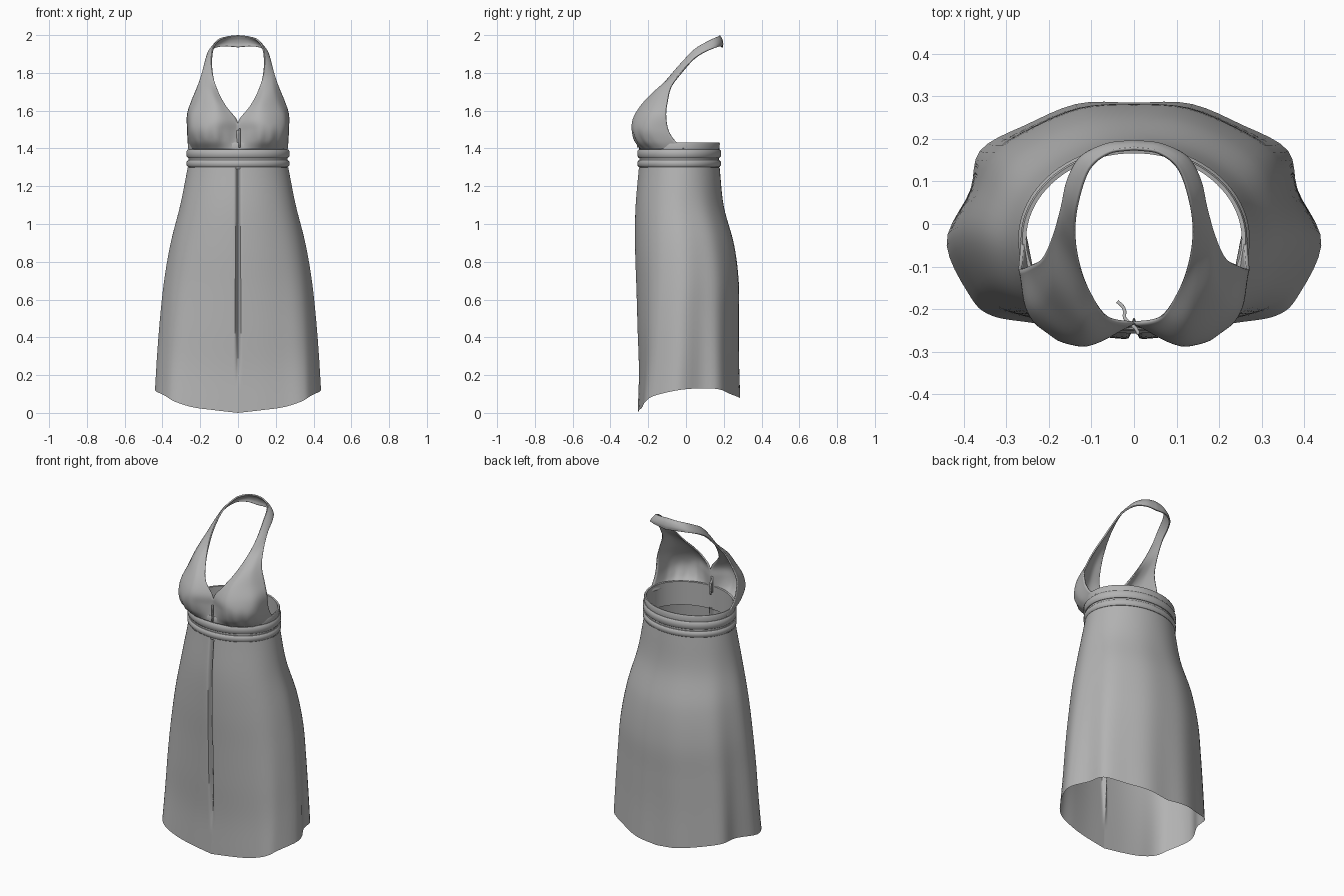
import bpy, bmesh, math
from mathutils import Vector

if "Cube" in bpy.data.objects:
    bpy.data.objects.remove(bpy.data.objects["Cube"])

fabric = bpy.data.materials.new("grey_fabric")
fabric.use_nodes = True
GREY = (0.45, 0.45, 0.45, 1)
fabric.diffuse_color = GREY
fabric.node_tree.nodes["Principled BSDF"].inputs["Base Color"].default_value = GREY


def spline(points, t):
    """Smooth curve through evenly spaced points, t from 0 to 1."""
    last = len(points) - 1
    i = min(int(t * last), last - 1)
    f = t * last - i
    b, c = Vector(points[i]), Vector(points[i + 1])
    a = Vector(points[i - 1]) if i else 2 * b - c
    d = Vector(points[i + 2]) if i + 2 <= last else 2 * c - b
    return b + 0.5 * f * (c - a + f * (2 * a - 5 * b + 4 * c - d + f * (3 * (b - c) + d - a)))


def sheet(name, surface, rows, cols, thickness=0, mirrored=True):
    """Skin a grid of points, then mirror and thicken it."""
    bm = bmesh.new()
    grid = [[bm.verts.new(surface(r / rows, c / cols)) for c in range(cols + 1)]
            for r in range(rows + 1)]
    for low, high in zip(grid, grid[1:]):
        for c in range(cols):
            bm.faces.new((low[c], low[c + 1], high[c + 1], high[c]))
    bm.normal_update()
    outward = sum(f.normal.dot(f.calc_center_median() * Vector((1, 1, 0))) for f in bm.faces)
    if outward < 0:
        bmesh.ops.reverse_faces(bm, faces=bm.faces)
    mesh = bpy.data.meshes.new(name)
    bm.to_mesh(mesh)
    bm.free()
    mesh.materials.append(fabric)
    obj = bpy.data.objects.new(name, mesh)
    bpy.context.collection.objects.link(obj)
    if mirrored:
        mirror = obj.modifiers.new("Mirror", "MIRROR")
        mirror.use_clip = True
        mirror.merge_threshold = 0.0015
    if thickness:
        solid = obj.modifiers.new("Thickness", "SOLIDIFY")
        solid.thickness = thickness
        solid.offset = -1
    bpy.ops.object.select_all(action="DESELECT")
    obj.select_set(True)
    bpy.context.view_layer.objects.active = obj
    bpy.ops.object.shade_smooth_by_angle(angle=math.radians(45))
    return obj


# Skirt: oval waist flaring into a wavy hem, with a front pleat
WAIST_Z = 1.3
HEM = [(0, -.25, 0), (.13, -.242, .015), (.24, -.227, .03), (.335, -.21, .06),
       (.385, -.165, .09), (.44, -.04, .12), (.385, .08, .13), (.36, .175, .125),
       (.25, .235, .1), (.13, .283, .08), (0, .285, .065)]
# half width, front and back at even steps down the skirt
FLARE = [(.266, -.25, .178), (.305, -.268, .2), (.355, -.27, .255), (.39, -.263, .28),
         (.412, -.257, .28), (.428, -.25, .28), (.44, -.255, .285)]


def skirt_surface(v, u):
    u = u ** 1.5
    hem = spline(HEM, u)
    width, front, back = spline(FLARE, v)
    blend = v ** 1.2
    angle = math.pi * u
    x = (1 - blend) * math.sin(angle) + blend * hem.x / .44
    y = (1 - blend) * -math.cos(angle) + blend * ((hem.y + .25) / .2675 - 1)
    z = WAIST_Z + (hem.z - WAIST_Z) * v
    x, y = max(x, 0) * width, front + (y + 1) / 2 * (back - front)
    pleat = math.exp(-(x / .008) ** 2) * min(1, max(0, (z - .15) / .3))
    if y < 0:
        y += .03 * pleat
    return (x, y, z)


sheet("skirt", skirt_surface, 36, 56)


# Waist: two rounded bands and the top binding, all following one oval
def waist_ring(name, profile):
    def surface(v, u):
        i = min(round(v * (len(profile) - 1)), len(profile) - 1)
        z, grow = profile[i]
        angle = math.pi * u
        return ((.265 + grow) * math.sin(angle) if 0 < u < 1 else 0,
                -.036 - (.214 + grow) * math.cos(angle), z)
    sheet(name, surface, len(profile) - 1, 40)


def rolled(low, high, bulge=.007):
    edge = .008
    return [(low, -.012), (low, 0), (low + edge, bulge), (high - edge, bulge),
            (high, 0), (high, -.012)]


waist_ring("lower_band", rolled(1.302, 1.338))
waist_ring("upper_band", rolled(1.35, 1.395))
waist_ring("band_lining", [(1.29, -.004), (1.4, -.004)])
waist_ring("top_binding", [(1.395, -.002), (1.425, .001), (1.432, -.003), (1.43, -.012),
                           (1.39, -.012), (1.29, -.012)])

# Halter: each cup narrows into a strap that meets behind the neck
CUP = [[(0, -.25, 1.395), (.13, -.232, 1.395), (.225, -.155, 1.395), (.264, -.01, 1.4)],
       [(0, -.24, 1.44), (.13, -.27, 1.44), (.235, -.2, 1.44), (.267, -.06, 1.44)],
       [(0, -.235, 1.49), (.13, -.287, 1.5), (.243, -.22, 1.5), (.27, -.095, 1.5)],
       [(.005, -.235, 1.55), (.12, -.28, 1.56), (.235, -.21, 1.57), (.27, -.107, 1.58)],
       [(.06, -.222, 1.62), (.125, -.238, 1.63), (.205, -.185, 1.64), (.248, -.1, 1.65)],
       [(.1, -.165, 1.69), (.14, -.172, 1.7), (.185, -.14, 1.715), (.215, -.08, 1.73)]]
# neck edge and outer edge of the strap
STRAP = [((.132, -.09, 1.78), (.19, -.025, 1.805)), ((.142, -.02, 1.86), (.172, .04, 1.875)),
         ((.135, .05, 1.93), (.157, .105, 1.915)), ((.108, .13, 1.975), (.125, .16, 1.935)),
         ((.06, .17, 1.993), (.065, .188, 1.94)), ((0, .18, 2), (0, .195, 1.935))]
ROWS = list(CUP)
for inner, outer in STRAP:
    a, b = Vector(inner), Vector(outer)
    bow = Vector((a.x, a.y, 0)) * .04
    ROWS.append([a, a.lerp(b, .33) + bow, a.lerp(b, .67) + bow, b])


def halter_surface(v, u):
    point = spline([spline(row, u) for row in ROWS], v)
    # soft gathers below the bust
    gather = max(0, 1 - abs(point.z - 1.45) / .08) * math.sin(math.pi * u)
    point.y += .004 * gather * math.sin(u * 38)
    point.x = max(point.x, 0)
    return point


sheet("halter_bodice", halter_surface, 66, 28, thickness=.008)


# Small folded tab where the cups meet
def tab_surface(v, u):
    return (-.042 + .045 * u + .006 * math.sin(u * 9), -.185 - .075 * u, 1.405 + .1 * v * (.6 + .4 * u))


sheet("centre_tab", tab_surface, 4, 12, thickness=.008, mirrored=False)
